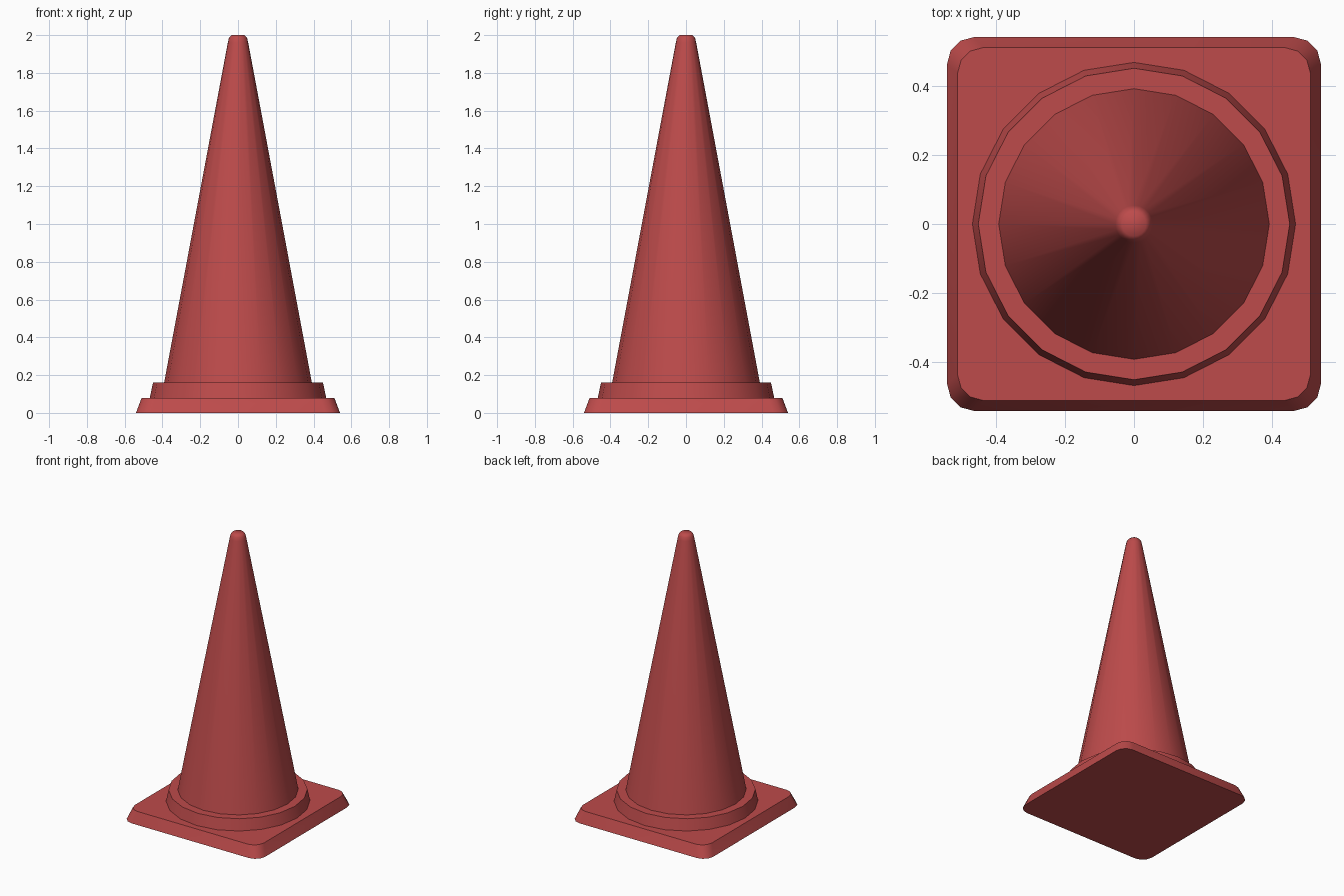
import bpy, math

if "Cube" in bpy.data.objects:
    bpy.data.objects.remove(bpy.data.objects["Cube"])

red = bpy.data.materials.new("cone_red")
red.diffuse_color = (0.51, 0.070, 0.070, 1)
red.use_nodes = True
red.node_tree.nodes["Principled BSDF"].inputs["Base Color"].default_value = red.diffuse_color


def loft(name, rings, smooth_angle=35):
    """Join stacked rings of equal point count with sides, and cap both ends."""
    n = len(rings[0])
    verts = [p for ring in rings for p in ring]
    faces = [tuple(reversed(range(n)))]
    for k in range(len(rings) - 1):
        for i in range(n):
            j = (i + 1) % n
            faces.append((k * n + i, k * n + j, (k + 1) * n + j, (k + 1) * n + i))
    faces.append(tuple(range((len(rings) - 1) * n, len(rings) * n)))
    mesh = bpy.data.meshes.new(name)
    mesh.from_pydata(verts, [], faces)
    mesh.materials.append(red)
    obj = bpy.data.objects.new(name, mesh)
    bpy.context.collection.objects.link(obj)
    bpy.ops.object.select_all(action='DESELECT')
    obj.select_set(True)
    bpy.context.view_layer.objects.active = obj
    bpy.ops.object.shade_smooth_by_angle(angle=math.radians(smooth_angle))
    return obj


def circle(r, z, n=20):
    return [(r * math.cos(math.tau * i / n), r * math.sin(math.tau * i / n), z)
            for i in range(n)]


def rounded_square(half, radius, z, seg=3):
    pts = []
    for q, (sx, sy) in enumerate([(1, 1), (-1, 1), (-1, -1), (1, -1)]):
        for s in range(seg + 1):
            a = math.pi / 2 * (q + s / seg)
            pts.append((sx * (half - radius) + radius * math.cos(a),
                        sy * (half - radius) + radius * math.sin(a), z))
    return pts


# Square foot with rounded corners and sloping sides
loft("base_plate", [rounded_square(0.54, 0.077, 0), rounded_square(0.51, 0.075, 0.08)])

# Round step on the foot
loft("base_collar", [circle(0.467, 0.08), circle(0.45, 0.16)])

# Tall cone with a rounded tip
loft("cone_body", [circle(0.391, 0.16), circle(0.054, 1.96),
                   circle(0.048, 1.985), circle(0.035, 2.0)], 50)
